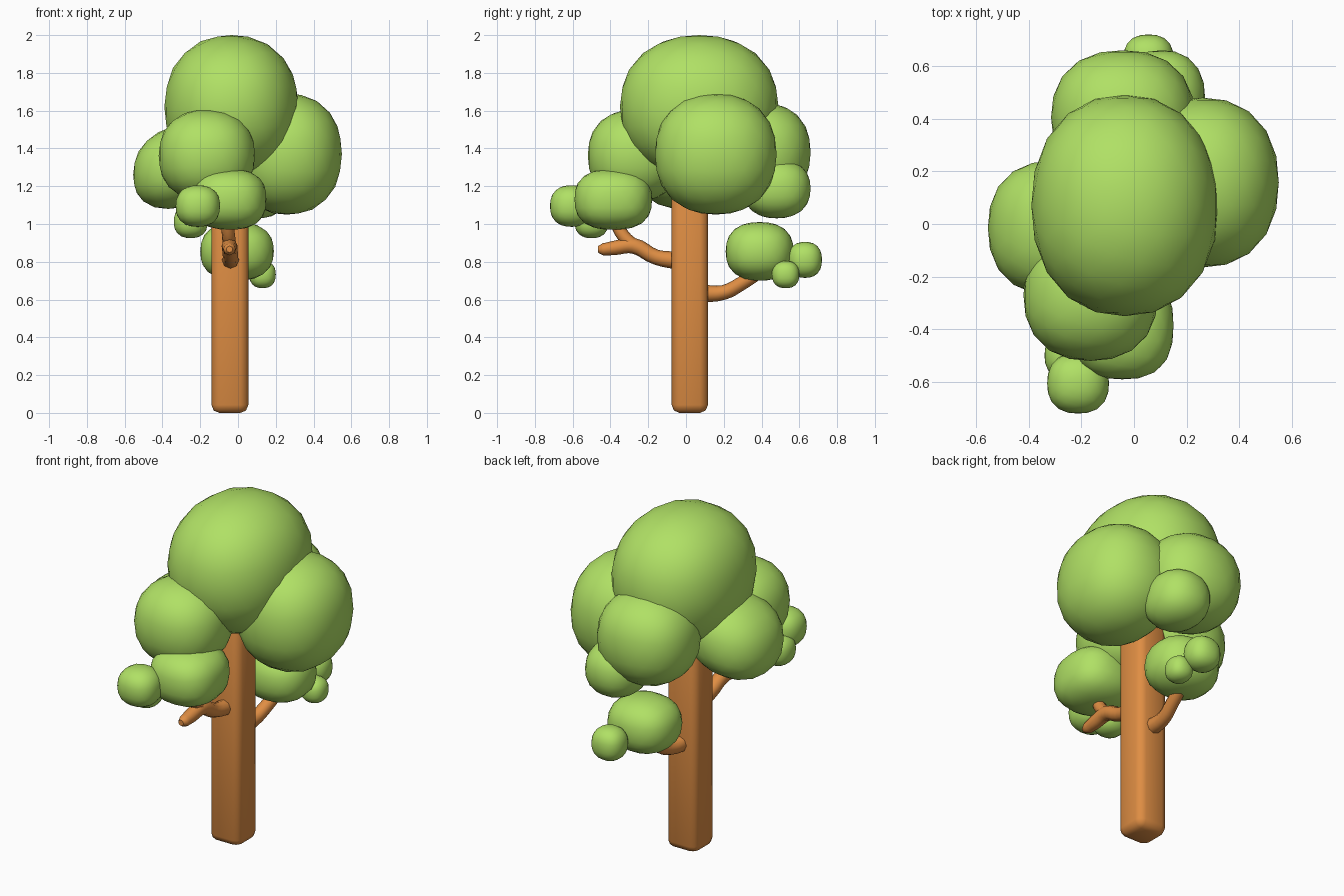
import bpy, bmesh
from mathutils import Vector

if "Cube" in bpy.data.objects:
    bpy.data.objects.remove(bpy.data.objects["Cube"])


def material(name, rgb):
    m = bpy.data.materials.new(name)
    m.diffuse_color = (*rgb, 1)
    m.use_nodes = True
    m.node_tree.nodes["Principled BSDF"].inputs["Base Color"].default_value = m.diffuse_color
    return m


leaf = material("leaf green", (0.435, 0.75, 0.13))
bark = material("bark orange brown", (0.74, 0.27, 0.057))


def add_mesh(name, bm, mat):
    mesh = bpy.data.meshes.new(name)
    bm.to_mesh(mesh)
    bm.free()
    mesh.materials.append(mat)
    mesh.shade_smooth()
    ob = bpy.data.objects.new(name, mesh)
    bpy.context.collection.objects.link(ob)
    return ob


def foliage(name, x, y, z, p=2.4, lean=0):
    """Boxy low-poly blob filling the (min, max) ranges; lean raises the +x side."""
    lo, hi = Vector((x[0], y[0], z[0])), Vector((x[1], y[1], z[1]))
    mid, rad = (lo + hi) / 2, (hi - lo) / 2
    bm = bmesh.new()
    bmesh.ops.create_icosphere(bm, subdivisions=3, radius=1)
    for v in bm.verts:
        v.co /= sum(abs(c) ** p for c in v.co) ** (1 / p)
        v.co.z += lean * v.co.x
    ext = [max(abs(v.co[i]) for v in bm.verts) for i in range(3)]
    for v in bm.verts:
        v.co = Vector([mid[i] + v.co[i] * rad[i] / ext[i] for i in range(3)])
    add_mesh(name, bm, leaf)


def branch(name, points):
    """Tapered limb through (x, y, z, radius) points."""
    cu = bpy.data.curves.new(name, 'CURVE')
    cu.dimensions = '3D'
    cu.bevel_depth = 1
    cu.bevel_resolution = 2
    cu.use_fill_caps = True
    cu.resolution_u = 4
    sp = cu.splines.new('BEZIER')
    sp.bezier_points.add(len(points) - 1)
    for bp, (x, y, z, r) in zip(sp.bezier_points, points):
        bp.co = (x, y, z)
        bp.radius = r
        bp.handle_left_type = bp.handle_right_type = 'AUTO'
    cu.materials.append(bark)
    ob = bpy.data.objects.new(name, cu)
    bpy.context.collection.objects.link(ob)
    bpy.ops.object.select_all(action='DESELECT')
    ob.select_set(True)
    bpy.context.view_layer.objects.active = ob
    bpy.ops.object.convert(target='MESH')
    bpy.context.view_layer.objects.active.data.shade_smooth()


# Trunk: square post with rounded edges
bm = bmesh.new()
bmesh.ops.create_cube(bm, size=1)
for v in bm.verts:
    v.co = Vector((-0.043 + v.co.x * 0.195, 0.02 + v.co.y * 0.192, 0.7 + v.co.z * 1.4))
bmesh.ops.bevel(bm, geom=bm.edges[:], offset=0.042, segments=2, profile=0.5, affect='EDGES')
add_mesh("trunk", bm, bark)

# Limbs
branch("front_branch", [(-0.04, -0.03, 0.805, .048), (-0.04, -0.16, 0.825, .04),
                        (-0.045, -0.28, 0.885, .042), (-0.045, -0.38, 0.873, .038),
                        (-0.045, -0.44, 0.866, .032), (-0.045, -0.466, 0.866, .017)])
branch("front_twig", [(-0.045, -0.27, 0.88, .036), (-0.05, -0.33, 0.935, .035),
                      (-0.06, -0.38, 1.03, .033)])
branch("back_branch", [(-0.04, 0.07, 0.632, .048), (-0.035, 0.2, 0.638, .039),
                       (-0.02, 0.29, 0.683, .037), (0.0, 0.42, 0.77, .036)])

# Main canopy
foliage("crown_foliage", (-.39, .32), (-.35, .49), (1.24, 2.0), p=2.2)
foliage("right_foliage", (-.03, .55), (-.165, .48), (1.05, 1.69), p=2.25)
foliage("front_left_foliage", (-.42, .09), (-.52, -.02), (1.12, 1.605), p=2.3)
foliage("left_foliage", (-.555, -.06), (-.27, .24), (1.08, 1.53), p=2.3, lean=.2)
foliage("back_foliage", (-.315, .23), (.15, .66), (1.12, 1.64), p=2.3)
foliage("back_lower_foliage", (-.06, .27), (.3, .66), (1.03, 1.345), p=2.3)

# Front branch clumps
foliage("front_clump", (-.24, .15), (-.59, -.18), (.97, 1.29), p=2.6)
foliage("front_clump_small", (-.33, -.095), (-.72, -.49), (.985, 1.205))
foliage("front_clump_tiny", (-.34, -.16), (-.59, -.41), (.925, 1.1))

# Back branch clumps
foliage("back_clump", (-.2, .19), (.21, .57), (.7, 1.01))
foliage("back_clump_small", (-.04, .15), (.54, .72), (.715, .905))
foliage("back_clump_tiny", (.06, .2), (.455, .6), (.66, .805))
